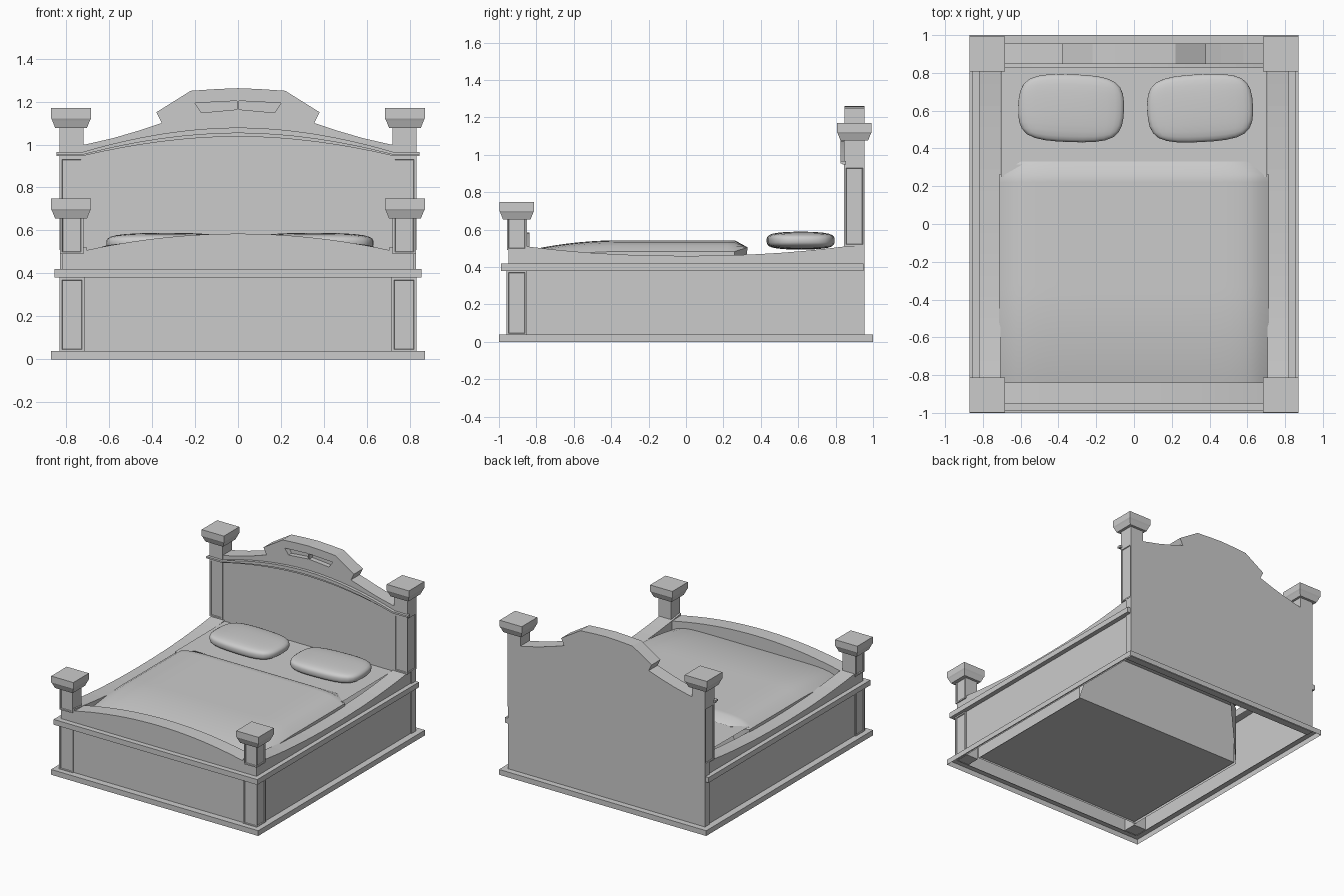
import bpy, bmesh, math
from mathutils import Vector

if "Cube" in bpy.data.objects:
    bpy.data.objects.remove(bpy.data.objects["Cube"])


def finish(name, bm, smooth=False, recalc=True):
    if recalc:
        bmesh.ops.recalc_face_normals(bm, faces=bm.faces)
    me = bpy.data.meshes.new(name)
    bm.to_mesh(me)
    bm.free()
    ob = bpy.data.objects.new(name, me)
    bpy.context.collection.objects.link(ob)
    if smooth:
        for p in me.polygons:
            p.use_smooth = True
    return ob


def add_box(bm, x0, x1, y0, y1, z0, z1):
    v = bmesh.ops.create_cube(bm, size=1)["verts"]
    for p in v:
        p.co = Vector(((x0, x1)[p.co.x > 0], (y0, y1)[p.co.y > 0], (z0, z1)[p.co.z > 0]))
    return list({f for p in v for f in p.link_faces})


def box(name, *dims):
    bm = bmesh.new()
    add_box(bm, *dims)
    return finish(name, bm)


def prism(name, pts, a, b, axis, open_base=False):
    # extrude a profile: axis "y" uses (x, z) points, axis "x" uses (y, z)
    bm = bmesh.new()
    at = (lambda p, d: (p[0], d, p[1])) if axis == "y" else (lambda p, d: (d, p[0], p[1]))
    f = bm.faces.new([bm.verts.new(at(p, a)) for p in pts])
    r = bmesh.ops.extrude_face_region(bm, geom=[f])
    for v in r["geom"]:
        if isinstance(v, bmesh.types.BMVert):
            v.co[1 if axis == "y" else 0] = b
    bmesh.ops.recalc_face_normals(bm, faces=bm.faces)
    if open_base:
        bm.normal_update()
        low = [g for g in bm.faces if g.normal.z < -0.9]
        bmesh.ops.delete(bm, geom=low, context="FACES")
    return finish(name, bm, recalc=False)


def span(a, b, n):
    return [a + (b - a) * i / n for i in range(n + 1)]


def loft(name, rows, caps=False):
    # skin between closed four-cornered loops
    bm = bmesh.new()
    rows = [[bm.verts.new(c) for c in r] for r in rows]
    for p, q in zip(rows, rows[1:]):
        for i in range(4):
            j = (i + 1) % 4
            bm.faces.new((p[i], p[j], q[j], q[i]))
    if caps:
        bm.faces.new(rows[0])
        bm.faces.new(rows[-1])
    return finish(name, bm)


def rect(hx, y0, y1, z, cx=0):
    return [(cx - hx, y0, z), (cx + hx, y0, z), (cx + hx, y1, z), (cx - hx, y1, z)]


def post(name, s, x0, x1, y0, y1, z0, z1):
    # square post with recessed panels on the front and outer faces
    bm = bmesh.new()
    faces = add_box(bm, *sorted((s * x0, s * x1)), y0, y1, z0, z1)
    bm.normal_update()
    sel = [f for f in faces if f.normal.x * s > 0.9 or f.normal.y < -0.9]
    bmesh.ops.inset_individual(bm, faces=sel, thickness=0.014, depth=0)
    bmesh.ops.inset_individual(bm, faces=sel, thickness=0.004, depth=-0.006)
    return finish(name, bm)


def cap(name, cx, cy, z):
    # flared post cap: (half width, height)
    prof = ((0.062, 0), (0.074, 0), (0.088, 0.035), (0.093, 0.045), (0.093, 0.093))
    loft(name, [rect(h, cy - h, cy + h, z + dz, cx) for h, dz in prof], True)


# hollow base: plinth, outer walls and ledge moulding
loft("plinth", [rect(0.87, -1, 1, 0), rect(0.87, -1, 1, 0.04), rect(0.82, -0.95, 0.95, 0.04)])
loft("base_walls", [rect(0.82, -0.95, 0.953, 0.03), rect(0.82, -0.95, 0.953, 0.43)])
loft("ledge", [rect(0.82, -0.95, 0.94, 0.38), rect(0.855, -0.99, 0.95, 0.38),
               rect(0.855, -0.99, 0.95, 0.42), rect(0.82, -0.95, 0.94, 0.42)])

# posts, caps and side rails
for s, side in ((-1, "left"), (1, "right")):
    post(f"foot_post_lower_{side}", s, 0.715, 0.83, -0.96, -0.85, 0.035, 0.38)
    post(f"foot_post_upper_{side}", s, 0.72, 0.828, -0.958, -0.85, 0.49, 0.67)
    post(f"head_post_{side}", s, 0.72, 0.83, 0.845, 0.955, 0.51, 0.94)
    box(f"head_post_top_{side}", *sorted((s * 0.72, s * 0.83)), 0.845, 0.955, 0.94, 1.08)
    cap(f"foot_cap_{side}", s * 0.777, -0.905, 0.655)
    cap(f"head_cap_{side}", s * 0.777, 0.9, 1.077)
    top = [(y, 0.46 + 0.05 * abs(y / 0.85) ** 2.2) for y in span(0.85, -0.95, 16)]
    prism(f"side_rail_{side}", [(-0.95, 0.41), (0.95, 0.41), (0.95, 0.51)] + top,
          s * 0.706, s * 0.82, "x", True)

# footboard with arched top
arch = [(x, 0.505 + 0.08 * (1 - (x / 0.72) ** 2)) for x in span(0.72, -0.72, 20)]
prism("footboard", [(-0.82, 0.41), (0.82, 0.41), (0.82, 0.505)] + arch + [(-0.82, 0.505)],
      -0.95, -0.838, "y", True)

# headboard with stepped crown
half = [(0.74, 1.0), (0.71, 1.0), (0.58, 1.03), (0.46, 1.065), (0.355, 1.10),
        (0.38, 1.15), (0.22, 1.25), (0.1, 1.258)]
crown = half + [(0, 1.262)] + [(-x, z) for x, z in reversed(half)]
board = prism("headboard", [(-0.74, 0.41), (0.74, 0.41)] + crown, 0.848, 0.955, "y")
box("headboard_base", -0.828, 0.828, 0.9, 0.955, 0.03, 0.52)

# carved recess in the crown
for s, side in ((-1, "left"), (1, "right")):
    c = prism(f"recess_cutter_{side}", [(s * 0.2, 1.193), (s * 0.004, 1.203),
              (s * 0.004, 1.163), (s * 0.17, 1.148)], 0.8, 0.885, "y")
    c.hide_render = True
    c.hide_viewport = True
    m = board.modifiers.new("recess", "BOOLEAN")
    m.operation = "DIFFERENCE"
    m.object = c
    m.solver = "EXACT"

# arched moulding across the headboard, in two steps
xs = [-0.845] + span(-0.72, 0.72, 16) + [0.845]
bow = [1 - min(abs(x) / 0.72, 1) ** 1.9 for x in xs]
for name, lo, up, hi, y in (("arch_moulding", 0.953, 0.1, 0.966, 0.825),
                            ("arch_moulding_lower", 0.947, 0.09, 0.96, 0.837)):
    under = [(x, lo + up * b) for x, b in zip(xs, bow)]
    over = [(x, hi + 0.113 * b) for x, b in zip(xs, bow)]
    prism(name, under + over[::-1], y, 0.856, "y")

# mattress: top sheet, drop and underside beneath the blanket
bm = bmesh.new()
rows = [[bm.verts.new((x, y, z)) for x in (-0.705, 0.705)]
        for y, z in ((-0.835, 0.05), (0.25, 0.05), (0.25, 0.5), (0.85, 0.503))]
for a, b in zip(rows, rows[1:]):
    bm.faces.new((a[0], a[1], b[1], b[0]))
finish("mattress", bm)

# blanket: gently domed shell that hangs down at the sides and foot
bm = bmesh.new()
n = 28
us = [-1] + span(-1, 1, n) + [1]
ys = [-0.84] + span(-0.84, 0.26, n) + [0.33]
grid = []
for j, y in enumerate(ys):
    row = []
    for i, u in enumerate(us):
        w = 0.715 if y < 0.3 else 0.6
        z = 0.543 - 0.06 * abs(u) ** 10 - 0.055 * max(0, (-0.35 - y) / 0.5) ** 2
        if y > 0.3:
            z = 0.505
        elif j == 0 or i in (0, n + 2):
            z = 0.04
        row.append(bm.verts.new((u * w, y, z)))
    grid.append(row)
for a, b in zip(grid, grid[1:]):
    for i in range(n + 2):
        bm.faces.new((a[i], a[i + 1], b[i + 1], b[i]))
bmesh.ops.remove_doubles(bm, verts=bm.verts, dist=0.0005)
blanket = finish("blanket", bm)
bpy.context.view_layer.objects.active = blanket
blanket.select_set(True)
bpy.ops.object.shade_smooth_by_angle(angle=math.radians(30))

# pillows: rounded cushions with tapered edges
for s, side in ((-1, "left"), (1, "right")):
    bm = bmesh.new()
    bmesh.ops.create_cube(bm, size=1)
    bmesh.ops.subdivide_edges(bm, edges=bm.edges, cuts=1, use_grid_fill=True)
    for v in bm.verts:
        corner = abs(v.co.x) > 0.3 and abs(v.co.y) > 0.3
        flat = abs(v.co.x) > 0.3 or abs(v.co.y) > 0.3
        k = 0.95 if corner else 1
        v.co = (v.co.x * 0.57 * k, v.co.y * 0.365 * k, v.co.z * (0.085 if flat else 0.11))
    p = finish(f"pillow_{side}", bm, True)
    p.location = (s * (0.333 if s < 0 else 0.35), 0.613, 0.541)
    p.rotation_euler = (0, 0, math.radians(-2 if s < 0 else 3))
    m = p.modifiers.new("round", "SUBSURF")
    m.levels = m.render_levels = 2
